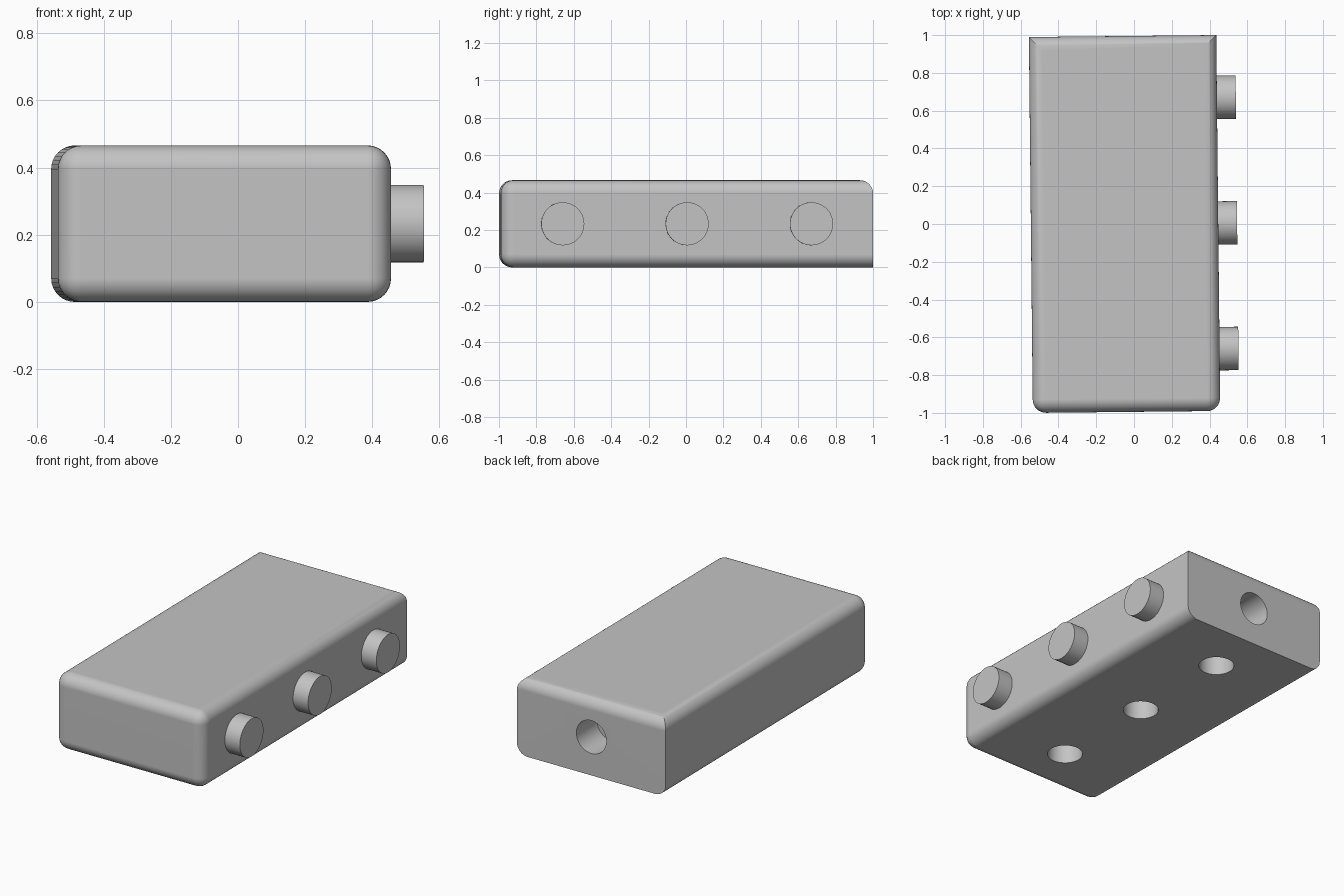
import bpy
import bmesh
from math import pi, radians
from mathutils import Matrix, Vector

if "Cube" in bpy.data.objects:
    bpy.data.objects.remove(bpy.data.objects["Cube"], do_unlink=True)

WIDTH, LENGTH, HEIGHT = 0.992, 1.99, 0.466
ROUND = 0.07
PEG_R, PEG_LEN = 0.115, 0.10
HOLE_R, HOLE_DEPTH = 0.10, 0.20
SPACING = 0.665
MID = HEIGHT / 2

# The whole block sits turned very slightly about the vertical axis
PLACE = Matrix.Translation((-0.05, 0.0, 0.0)) @ Matrix.Rotation(radians(0.6), 4, "Z")

grey = bpy.data.materials.new("plain grey")
grey.use_nodes = True
COLOUR = (0.55, 0.55, 0.55, 1.0)
grey.diffuse_color = COLOUR
grey.node_tree.nodes["Principled BSDF"].inputs["Base Color"].default_value = COLOUR


def make_object(name, bm):
    mesh = bpy.data.meshes.new(name)
    bm.to_mesh(mesh)
    bm.free()
    mesh.materials.append(grey)
    obj = bpy.data.objects.new(name, mesh)
    bpy.context.collection.objects.link(obj)
    return obj


def activate(obj):
    bpy.ops.object.select_all(action="DESELECT")
    obj.select_set(True)
    bpy.context.view_layer.objects.active = obj


def rod(name, start, end, radius):
    """Capped cylinder running from start to end."""
    start, end = Vector(start), Vector(end)
    axis = end - start
    turn = axis.to_track_quat("Z", "Y").to_matrix().to_4x4()
    bm = bmesh.new()
    bmesh.ops.create_cone(bm, cap_ends=True, segments=48, radius1=radius,
                          radius2=radius, depth=axis.length,
                          matrix=Matrix.Translation((start + end) / 2) @ turn)
    return make_object(name, bm)


# Body: every edge rounded except the back uprights and the back bottom edge
bm = bmesh.new()
bmesh.ops.create_cube(bm, size=1, matrix=Matrix.Translation((0, 0, MID))
                      @ Matrix.Diagonal((WIDTH, LENGTH, HEIGHT, 1)))


def is_rounded(edge):
    at_back = all(v.co.y > 0 for v in edge.verts)
    on_top = all(v.co.z > MID for v in edge.verts)
    return not at_back or on_top


bmesh.ops.bevel(bm, geom=[e for e in bm.edges if is_rounded(e)], offset=ROUND,
                offset_type="OFFSET", segments=8, profile=0.5, affect="EDGES")
body = make_object("body", bm)

# Sockets: three underneath and one in the back
cutters = [rod("socket_cutter", (0, y, -0.1), (0, y, HOLE_DEPTH), HOLE_R)
           for y in (-SPACING, 0, SPACING)]
back = LENGTH / 2
cutters.append(rod("socket_cutter", (0, back + 0.1, MID),
                   (0, back - HOLE_DEPTH, MID), HOLE_R))
activate(body)
for cutter in cutters:
    cutter.hide_render = True
    mod = body.modifiers.new("socket", "BOOLEAN")
    mod.operation = "DIFFERENCE"
    mod.solver = "EXACT"
    mod.object = cutter
    bpy.ops.object.modifier_apply(modifier=mod.name)
for cutter in cutters:
    bpy.data.objects.remove(cutter, do_unlink=True)

# Pegs along the left side
side = WIDTH / 2
pegs = [rod(name, (side - 0.02, y, MID), (side + PEG_LEN, y, MID), PEG_R)
        for name, y in (("front_peg", -SPACING), ("middle_peg", 0), ("back_peg", SPACING))]

# Smooth shading with crisp edges, then final placement
for obj in [body] + pegs:
    activate(obj)
    bpy.ops.object.shade_smooth_by_angle(angle=radians(30))
    weighted = obj.modifiers.new("flat_faces", "WEIGHTED_NORMAL")
    weighted.keep_sharp = True
    obj.matrix_world = PLACE
